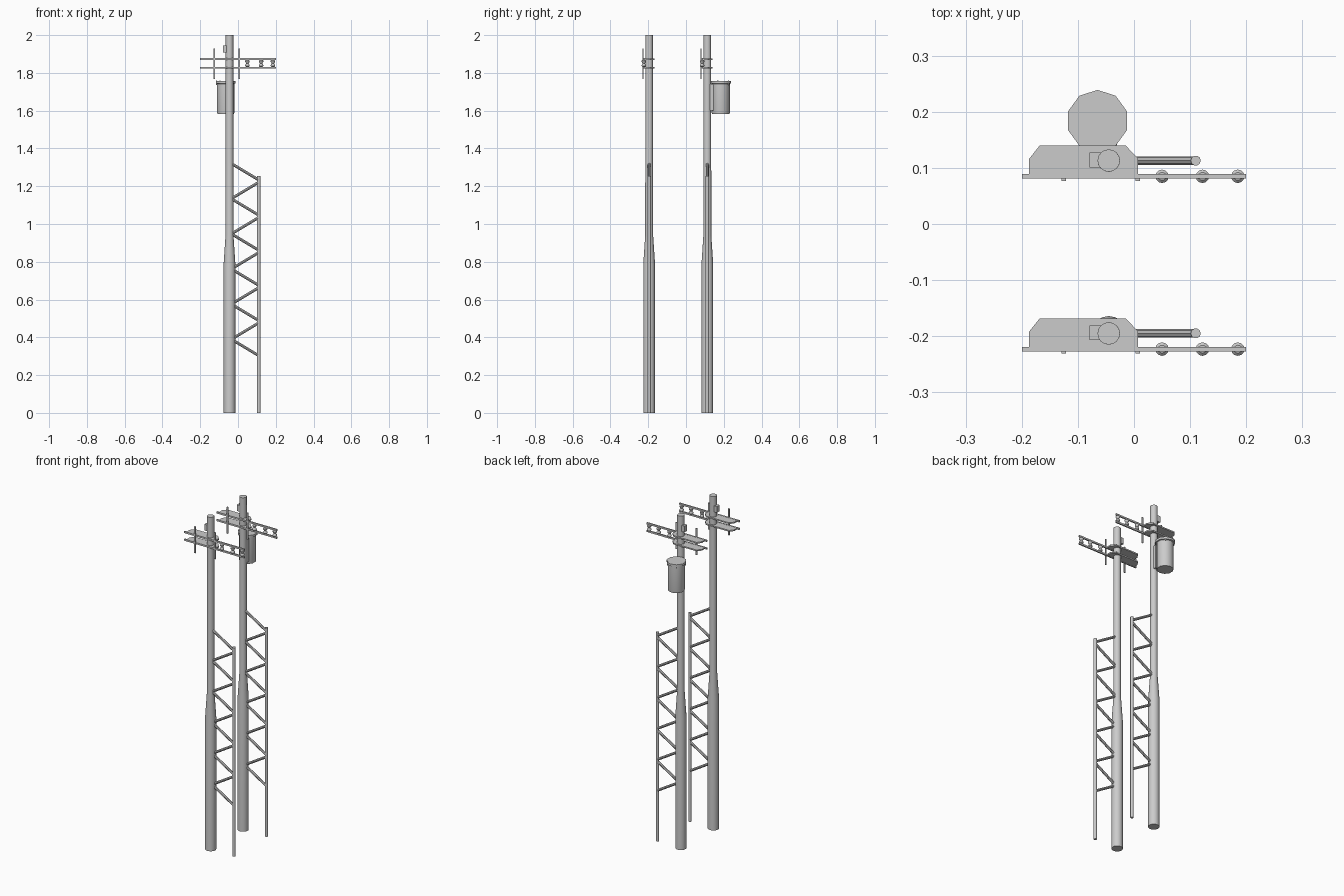
import bpy, bmesh, math
from mathutils import Vector

if "Cube" in bpy.data.objects:
    bpy.data.objects.remove(bpy.data.objects["Cube"])

PX = -0.045            # pole x
POLES = (0.113, -0.195)  # pole y positions


def finish(name, bm, smooth=True):
    bmesh.ops.recalc_face_normals(bm, faces=bm.faces)
    me = bpy.data.meshes.new(name)
    bm.to_mesh(me)
    bm.free()
    ob = bpy.data.objects.new(name, me)
    bpy.context.collection.objects.link(ob)
    if smooth:
        bpy.ops.object.select_all(action='DESELECT')
        ob.select_set(True)
        bpy.context.view_layer.objects.active = ob
        bpy.ops.object.shade_smooth_by_angle(angle=math.radians(40))
    return ob


def lathe(name, x, y, profile, n=16, phase=0.0, smooth=True):
    """Stack of n-sided rings (radius, z) with capped ends."""
    bm = bmesh.new()
    rings = [[bm.verts.new((x + r * math.cos(phase + 2 * math.pi * i / n),
                            y + r * math.sin(phase + 2 * math.pi * i / n), z))
              for i in range(n)] for r, z in profile]
    for a, b in zip(rings, rings[1:]):
        for i in range(n):
            j = (i + 1) % n
            bm.faces.new((a[i], a[j], b[j], b[i]))
    bm.faces.new(rings[0])
    bm.faces.new(rings[-1])
    return finish(name, bm, smooth)


def strut(bm, a, b, r, n=8):
    a, b = Vector(a), Vector(b)
    m = (b - a).to_track_quat('Z', 'Y').to_matrix().to_4x4()
    m.translation = (a + b) / 2
    bmesh.ops.create_cone(bm, cap_ends=True, segments=n, radius1=r, radius2=r,
                          depth=(b - a).length, matrix=m)


def prism(name, outline, z0, z1):
    bm = bmesh.new()
    f = bm.faces.new([bm.verts.new((x, y, z0)) for x, y in outline])
    ext = bmesh.ops.extrude_face_region(bm, geom=[f])
    for v in ext['geom']:
        if isinstance(v, bmesh.types.BMVert):
            v.co.z = z1
    return finish(name, bm, False)


def box(name, x0, x1, y0, y1, z0, z1):
    return prism(name, [(x0, y0), (x1, y0), (x1, y1), (x0, y1)], z0, z1)


for y in POLES:
    # main pole with tapered middle, and the slim side post
    lathe("pole", PX, y, [(0.031, 0), (0.031, 0.79), (0.021, 0.94), (0.02, 2.0)])
    lathe("side_post", 0.11, y, [(0.009, 0), (0.009, 1.253)], 10)

    # zigzag lattice between pole and post
    bm = bmesh.new()
    for i in range(6):
        z = 1.32 - 0.186 * i
        strut(bm, (-0.035, y, z), (0.11, y, z - 0.087), 0.0075)
        if i < 5:
            strut(bm, (0.11, y, z - 0.099), (-0.035, y, z - 0.186), 0.0075)
    finish("lattice", bm)

    # two crossarm bars with chamfered plates behind them
    for z in (1.827, 1.873):
        box("crossarm_bar", -0.2, 0.2, y - 0.032, y - 0.024, z - 0.005, z + 0.005)
        prism("crossarm_plate",
              [(-0.187, y - 0.024), (0.007, y - 0.024), (0.007, y + 0.004),
               (-0.015, y + 0.027), (-0.168, y + 0.027), (-0.187, y + 0.003)],
              z - 0.004, z + 0.004)

    # spool insulators held between the bars
    for x in (0.05, 0.122, 0.185):
        lathe("insulator", x, y - 0.028,
              [(0.007, 1.831), (0.012, 1.836), (0.012, 1.842), (0.006, 1.85),
               (0.012, 1.858), (0.012, 1.864), (0.007, 1.869)], 12)

    # vertical rods in front of the bars
    for x in (-0.125, 0.007):
        box("arm_rod", x - 0.004, x + 0.004, y - 0.036, y - 0.031, 1.768, 1.928)

    # small box on the pole side
    box("pole_box", -0.079, -0.055, y - 0.012, y + 0.014, 1.908, 1.945)

# transformer can on the back pole
CX, CY = -0.065, 0.184
lathe("transformer_can", CX, CY,
      [(0.046, 1.582), (0.048, 1.59), (0.048, 1.742), (0.055, 1.744),
       (0.055, 1.757)], 10, math.pi / 2)
for a in (54, 126, 198):
    t = math.radians(a)
    lathe("lid_bolt", CX + 0.051 * math.cos(t), CY + 0.051 * math.sin(t),
          [(0.0035, 1.735), (0.0035, 1.759)], 6)
box("transformer_bracket", -0.062, -0.03, 0.125, 0.145, 1.6, 1.74)
